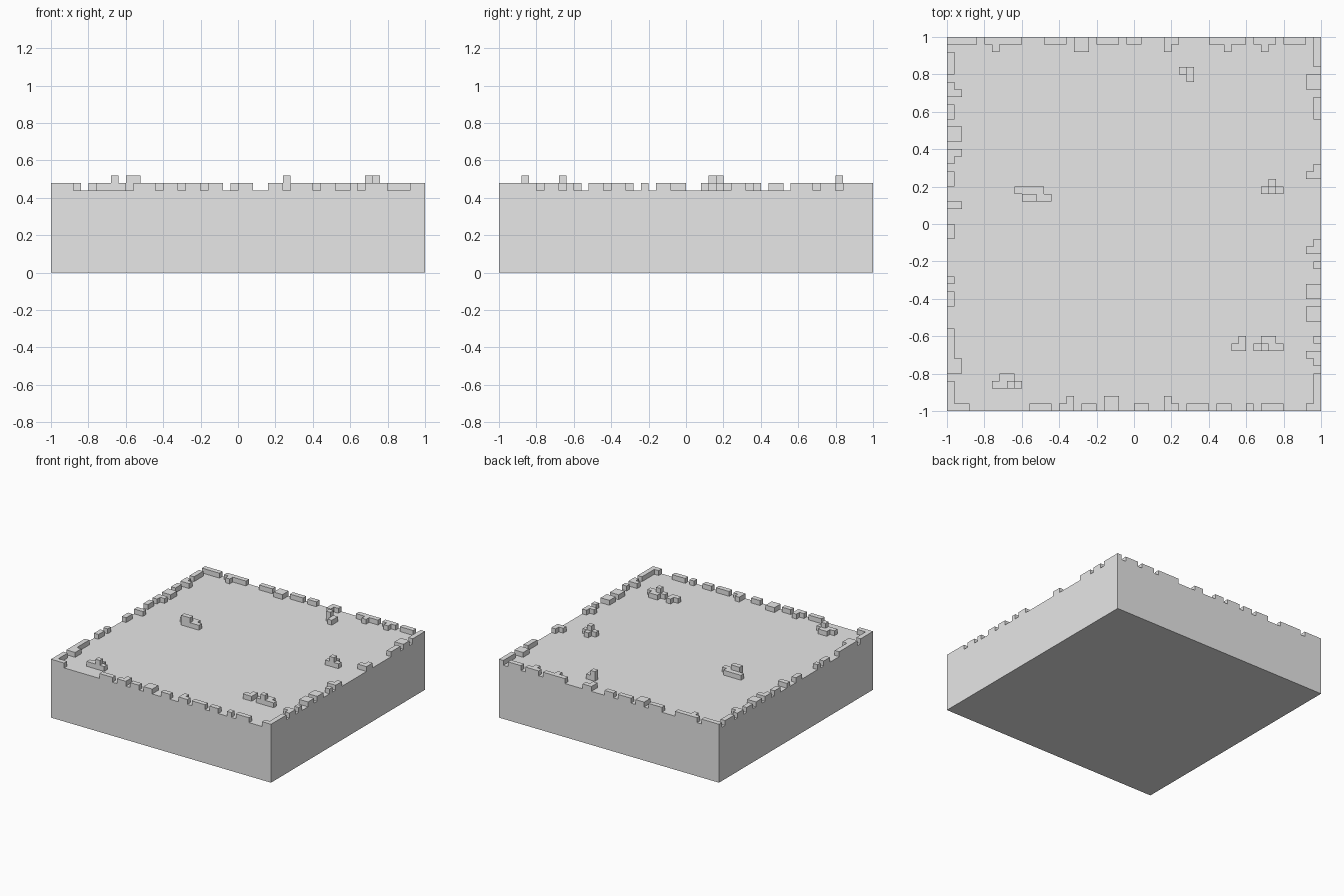
import bpy
import bmesh

CELL = 0.04          # size of one block
N = 50               # blocks along each side
FLOOR = 11           # ground height in blocks

cube = bpy.data.objects.get("Cube")
if cube:
    bpy.data.objects.remove(cube, do_unlink=True)

grey = bpy.data.materials.new("stone_grey")
grey.use_nodes = True
colour = (0.8, 0.8, 0.8, 1)
grey.diffuse_color = colour
grey.node_tree.nodes["Principled BSDF"].inputs["Base Color"].default_value = colour


def finish(name, bm):
    """Turn a bmesh into a flat shaded object."""
    bmesh.ops.recalc_face_normals(bm, faces=bm.faces[:])
    mesh = bpy.data.meshes.new(name)
    bm.to_mesh(mesh)
    bm.free()
    mesh.materials.append(grey)
    obj = bpy.data.objects.new(name, mesh)
    bpy.context.collection.objects.link(obj)
    return obj


def block_shell(name, heights):
    """Outer skin of stacked blocks standing on the ground, {(i, j): height}."""
    bm = bmesh.new()

    def quad(points):
        bm.faces.new([bm.verts.new((x * CELL - 1, y * CELL - 1, z * CELL))
                      for x, y, z in points])

    for (i, j), h in heights.items():
        top = FLOOR + h
        ring = [(i, j), (i + 1, j), (i + 1, j + 1), (i, j + 1)]
        quad([(x, y, top) for x, y in ring])
        for k, (di, dj) in enumerate([(0, -1), (1, 0), (0, 1), (-1, 0)]):
            a, b = ring[k], ring[(k + 1) % 4]
            for z in range(FLOOR + heights.get((i + di, j + dj), 0), top):
                quad([(*a, z), (*b, z), (*b, z + 1), (*a, z + 1)])
    bmesh.ops.remove_doubles(bm, verts=bm.verts[:], dist=CELL / 100)
    bmesh.ops.dissolve_limit(bm, angle_limit=0.01, verts=bm.verts[:], edges=bm.edges[:])
    return finish(name, bm)


# Ground slab
bm = bmesh.new()
bmesh.ops.create_cube(bm, size=1)
bmesh.ops.scale(bm, vec=(N * CELL, N * CELL, FLOOR * CELL), verts=bm.verts[:])
bmesh.ops.translate(bm, vec=(0, 0, FLOOR * CELL / 2), verts=bm.verts[:])
finish("ground_slab", bm)

# Broken rim: one character per block, "-" is one block deep and "=" is two
FRONT = "---........---.-=.--.==..--..=-.---.--..-.---...--"
BACK = "----.-=---...---.==.---.--...=-....--=--.-=-.---.-"
LEFT = "----.==----...--.-.....--..=..--.-=.==.--.=-.---.-"
RIGHT = "-----.-=.-..==.==..-.=-........=-......---.==.----"
place = {
    "front": (FRONT, lambda n, d: (n, d)),
    "back": (BACK, lambda n, d: (n, N - 1 - d)),
    "left": (LEFT, lambda n, d: (d, n)),
    "right": (RIGHT, lambda n, d: (N - 1 - d, n)),
}
rim = {}
for pattern, cell in place.values():
    for n, mark in enumerate(pattern):
        for d in range(".-=".index(mark)):
            rim[cell(n, d)] = 1
block_shell("broken_rim", rim)

# Rock piles: corner block and rows from back to front, "#" is two blocks tall
PILES = [
    ("rock_back", 31, 44, ["#-", ".-"]),
    ("rock_centre_right", 9, 28, ["----.", ".##--"]),
    ("rock_centre_left", 42, 29, [".-.", "-#-"]),
    ("rock_front_left_large", 41, 8, [".--.", "-#--"]),
    ("rock_front_left_small", 38, 8, [".-", "--"]),
    ("rock_front_right", 6, 3, [".--.", "--#-"]),
]
for name, x, y, rows in PILES:
    pile = {}
    for r, row in enumerate(reversed(rows)):
        for c, mark in enumerate(row):
            if mark != ".":
                pile[(x + c, y + r)] = ".-#".index(mark)
    block_shell(name, pile)
